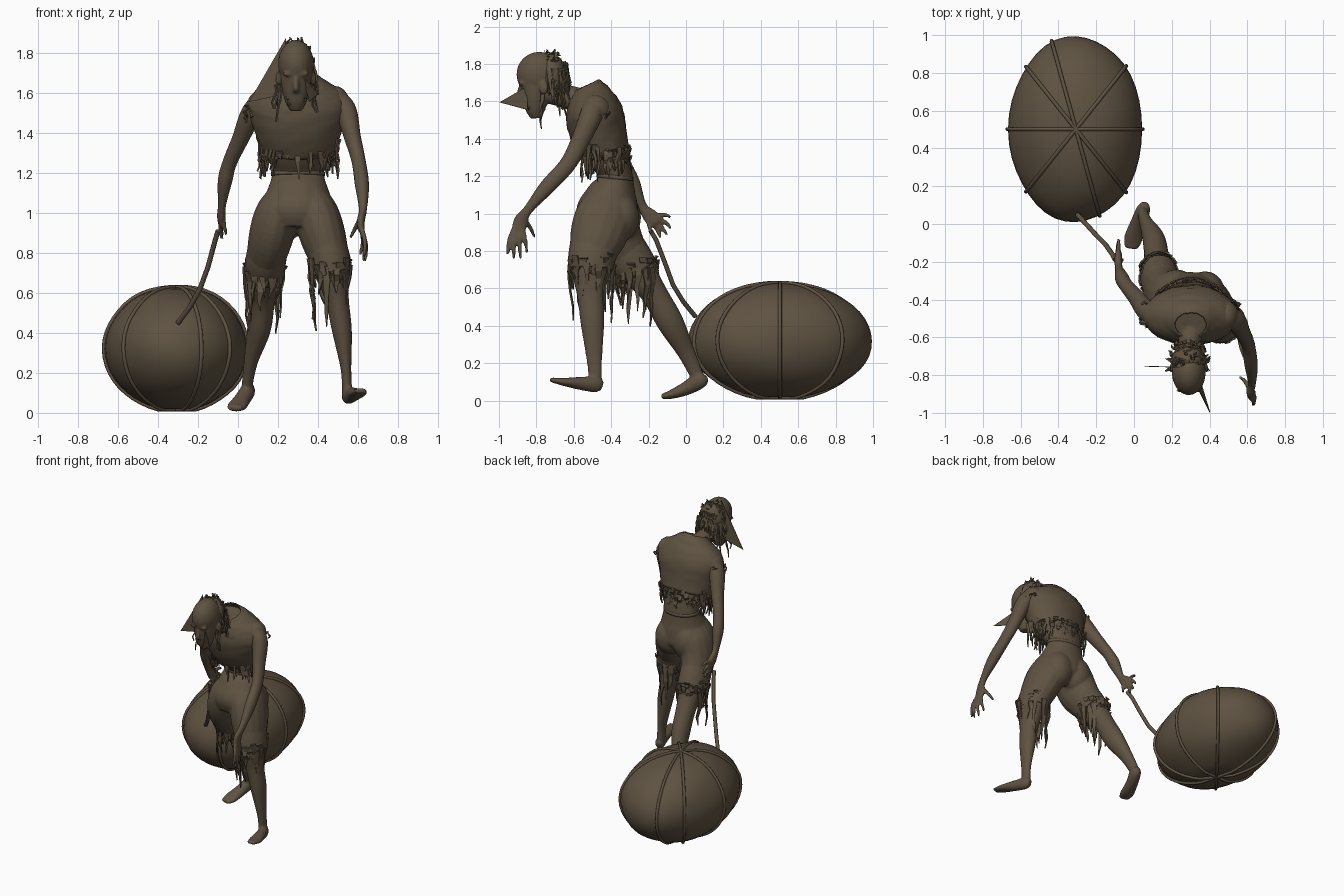
import bpy, bmesh, math, random
from mathutils import Vector, Matrix
random.seed(4)
Z = Vector((0, 0, 1))
mat = bpy.data.materials.new("earth_brown")
mat.diffuse_color = (0.112, 0.084, 0.053, 1)


def finish(name, bm, smooth=True):
    bmesh.ops.recalc_face_normals(bm, faces=bm.faces)
    me = bpy.data.meshes.new(name)
    bm.to_mesh(me)
    bm.free()
    ob = bpy.data.objects.new(name, me)
    bpy.context.collection.objects.link(ob)
    me.materials.append(mat)
    for p in me.polygons:
        p.use_smooth = smooth
    return ob


def tube(bm, keys, n=16, steps=5, cap=True):
    """Smooth elliptical loft through keys (x, y, z, half width, half depth)."""
    k = [keys[0]] + list(keys) + [keys[-1]]
    pts = []
    for i in range(1, len(k) - 2):
        for s in range(steps):
            t = s / steps
            pts.append([0.5 * (2*b + (c-a)*t + (2*a-5*b+4*c-d)*t*t + (3*b-a-3*c+d)*t**3)
                        for a, b, c, d in zip(k[i-1], k[i], k[i+1], k[i+2])])
    pts.append(list(keys[-1]))
    rings = []
    for i, p in enumerate(pts):
        tan = (Vector(pts[min(i+1, len(pts)-1)][:3]) - Vector(pts[max(i-1, 0)][:3])).normalized()
        side = Vector((1, 0, 0)) - tan * tan.x
        side = side.normalized() if side.length > .05 else Vector((0, 1, 0))
        dep = tan.cross(side)
        rings.append([bm.verts.new(Vector(p[:3]) + side * p[3] * math.cos(j*math.tau/n)
                                   + dep * p[4] * math.sin(j*math.tau/n)) for j in range(n)])
    for r, q in zip(rings, rings[1:]):
        for j in range(n):
            bm.faces.new((r[j], r[(j+1) % n], q[(j+1) % n], q[j]))
    if cap:
        bm.faces.new(rings[0])
        bm.faces.new(rings[-1])


def ball(bm, c, r):
    bmesh.ops.create_uvsphere(bm, u_segments=20, v_segments=14, radius=1,
                              matrix=Matrix.Translation(c) @ Matrix.Diagonal((*r, 1)))


def rags(name, roots, width=.03, lean=.0):
    """Torn hanging strips; roots are (point, outward direction, length)."""
    bm = bmesh.new()
    for p, out, length in roots:
        side = out.cross(Z).normalized()
        prev = None
        for i in range(5):
            f = i / 4
            w = width * random.uniform(.6, 1.2) * (1 - f) ** .6 + .002
            c = p - Z * length * f + out * (lean * f + random.uniform(-.008, .012)) \
                + side * random.uniform(-.008, .008)
            row = [bm.verts.new(c - side * w / 2), bm.verts.new(c + side * w / 2)]
            if prev:
                bm.faces.new((prev[0], prev[1], row[1], row[0]))
            prev = row
    finish(name, bm, False).modifiers.new("thickness", 'SOLIDIFY').thickness = .008


def ring_roots(c, a, b, n, lo, hi, zvar=.03):
    out = []
    for i in range(n):
        t = math.tau * (i + random.random() * .6) / n
        d = Vector((math.cos(t), math.sin(t), 0))
        out.append((Vector(c) + Vector((a*d.x, b*d.y, random.uniform(-zvar, zvar))), d,
                    lo + (hi - lo) * random.random() ** 1.6))
    return out


# Body: overlapping lofts fused into one skin
bm = bmesh.new()
tube(bm, [(.30, -.43, .92, .15, .13), (.30, -.42, 1.0, .19, .168), (.30, -.395, 1.1, .158, .138),
          (.30, -.375, 1.2, .13, .09), (.30, -.41, 1.3, .16, .11), (.30, -.46, 1.42, .2, .135),
          (.30, -.49, 1.52, .22, .14), (.30, -.51, 1.6, .18, .12), (.30, -.53, 1.67, .09, .07)], 28)
for x, z in ((.115, 1.535), (.485, 1.555)):
    ball(bm, (x, -.485, z), (.07, .08, .08))
for x, y in ((.225, -.345), (.375, -.355)):           # buttocks
    ball(bm, (x, y, .98), (.105, .105, .13))
# rear leg and foot
tube(bm, [(.24, -.41, 1.1, .08, .11), (.20, -.41, 1.0, .112, .15), (.165, -.38, .88, .112, .145),
          (.135, -.29, .74, .092, .11), (.12, -.175, .58, .068, .072), (.105, -.085, .42, .06, .072),
          (.065, 0, .26, .036, .048), (.045, .06, .13, .027, .036), (.045, .065, .1, .025, .03)])
tube(bm, [(.06, .1, .135, .02, .025), (.05, .075, .11, .037, .045), (.02, 0, .065, .042, .037),
          (-.005, -.08, .033, .05, .024), (-.015, -.13, .022, .035, .014)])
# front leg and foot
tube(bm, [(.36, -.41, 1.1, .08, .11), (.39, -.43, 1.0, .112, .155), (.425, -.47, .88, .115, .152),
          (.465, -.51, .74, .093, .112), (.495, -.51, .57, .06, .074), (.52, -.5, .41, .05, .063),
          (.54, -.49, .22, .027, .042), (.545, -.485, .12, .026, .036), (.55, -.485, .09, .026, .034)])
tube(bm, [(.54, -.45, .075, .02, .025), (.55, -.48, .085, .033, .042), (.575, -.56, .092, .037, .036),
          (.6, -.65, .1, .045, .022), (.615, -.725, .112, .03, .012)])
# arms
tube(bm, [(.14, -.49, 1.575, .05, .055), (.07, -.46, 1.5, .055, .06), (.012, -.39, 1.37, .043, .048),
          (-.042, -.325, 1.25, .037, .04), (-.065, -.285, 1.16, .037, .042), (-.08, -.235, 1.04, .021, .027),
          (-.083, -.19, .985, .022, .042), (-.082, -.155, .95, .018, .036)])
tube(bm, [(.46, -.49, 1.59, .05, .055), (.535, -.51, 1.52, .055, .06), (.572, -.57, 1.38, .043, .05),
          (.603, -.635, 1.26, .036, .045), (.62, -.745, 1.14, .036, .042), (.625, -.845, 1.02, .021, .026),
          (.615, -.88, .965, .02, .04), (.615, -.895, .915, .018, .038)])
# fingers: base, middle, tip
for b, m, t in (((-.085, -.165, .98), (-.083, -.12, .995), (-.08, -.08, .98)),
                ((-.085, -.155, .965), (-.085, -.11, .955), (-.08, -.08, .92)),
                ((-.085, -.16, .95), (-.085, -.125, .92), (-.078, -.1, .885)),
                ((-.085, -.17, .945), (-.088, -.15, .905), (-.078, -.135, .87)),
                ((-.08, -.2, 1.0), (-.07, -.2, .945), (-.06, -.185, .89)),
                ((.615, -.915, .93), (.635, -.945, .86), (.63, -.955, .78)),
                ((.615, -.905, .92), (.64, -.92, .84), (.635, -.92, .755)),
                ((.615, -.89, .92), (.635, -.89, .84), (.625, -.885, .76)),
                ((.615, -.875, .93), (.625, -.86, .86), (.61, -.85, .79)),
                ((.61, -.865, .97), (.585, -.83, .92), (.56, -.81, .875))):
    tube(bm, [(*b, .014, .014), (*m, .0125, .0125), (*t, .009, .009)], 8, 3)
# neck, skull, jaw, nose, brow, ears
tube(bm, [(.30, -.52, 1.58, .085, .08), (.295, -.62, 1.62, .06, .065), (.29, -.74, 1.65, .055, .06)])
ball(bm, (.29, -.785, 1.745), (.09, .122, .12))
tube(bm, [(.29, -.8, 1.73, .08, .1), (.29, -.805, 1.64, .074, .075), (.29, -.805, 1.56, .056, .055),
          (.29, -.8, 1.51, .03, .03)])
tube(bm, [(.29, -.88, 1.69, .012, .012), (.29, -.893, 1.625, .016, .016), (.29, -.87, 1.61, .018, .012)], 10)
for x in (-1, 1):
    ball(bm, (.29 + x*.037, -.88, 1.695), (.03, .014, .012))
    ball(bm, (.29 + x*.088, -.76, 1.67), (.014, .025, .035))
body = finish("body", bm)
m = body.modifiers.new("fuse", 'REMESH')
m.mode, m.voxel_size, m.use_smooth_shade = 'VOXEL', .008, True
m = body.modifiers.new("soften", 'SMOOTH')
m.factor, m.iterations = .5, 5

# Torn vest with ragged hem and armholes
bm = bmesh.new()
tube(bm, [(.30, -.425, 1.31, .185, .128), (.30, -.465, 1.42, .222, .15), (.30, -.487, 1.52, .25, .156),
          (.30, -.505, 1.595, .225, .135), (.30, -.52, 1.65, .15, .105), (.30, -.535, 1.685, .085, .075)],
     32, cap=False)
for v in bm.verts:
    v.co += Vector([random.uniform(-.003, .003) for _ in range(3)])
finish("vest", bm).modifiers.new("thickness", 'SOLIDIFY').thickness = .008
rags("vest_hem_rags", ring_roots((.30, -.43, 1.34), .19, .13, 44, .04, .18))
rags("vest_under_rags", ring_roots((.30, -.425, 1.33), .175, .12, 26, .03, .14), .04)
rags("vest_side_rags", [(Vector((.3 + s*random.uniform(.15, .2), -.44 + random.uniform(-.09, .1), 1.37)),
                         Vector((s, random.uniform(-.4, .4), 0)).normalized(), random.uniform(.1, .2))
                        for s in (-1, 1) for _ in range(8)], .025)
for nm, x in (("right", .075), ("left", .525)):
    rags(nm + "_armhole_rags", ring_roots((x, -.48, 1.53), .035, .065, 10, .02, .07), .02)

# Waistband
bm = bmesh.new()
tube(bm, [(.30, -.378, 1.185, .135, .098), (.30, -.376, 1.205, .134, .095)], 28, 2, False)
finish("waistband", bm).modifiers.new("thickness", 'SOLIDIFY').thickness = .008

# Trouser cuffs flaring out of the thighs, with long torn strips
for nm, keys, c, a, b in (
        ("rear", [(.155, -.36, .85, .095, .12), (.14, -.31, .77, .102, .122), (.13, -.25, .69, .098, .11)],
         (.133, -.27, .74), .1, .118),
        ("front", [(.435, -.48, .86, .1, .135), (.46, -.505, .76, .104, .126), (.472, -.51, .7, .098, .118)],
         (.463, -.51, .75), .1, .124)):
    bm = bmesh.new()
    tube(bm, keys, 24, 4, False)
    finish(nm + "_cuff", bm).modifiers.new("thickness", 'SOLIDIFY').thickness = .006
    rags(nm + "_cuff_rags", ring_roots(c, a, b, 24, .06, .34, .04), .036, -.02)
    rags(nm + "_cuff_frays", ring_roots(c, a*.94, b*.94, 16, .04, .2, .05), .042, -.02)

# Hair: cap over the back of the skull and stringy locks
bm = bmesh.new()
ball(bm, (.29, -.72, 1.735), (.092, .08, .12))
finish("hair_cap", bm)
locks = []
for i in range(70):
    t, u = random.uniform(-1.6, 1.6), random.uniform(0, 1)
    d = Vector((math.sin(t), .25 + u, 0)).normalized()
    p = Vector((.29 + .09*math.sin(t)*(1 - .35*u), -.735 + .09*u, 1.73 + .13*math.cos(t)*(1 - .4*u)))
    locks.append((p, d, random.uniform(.1, .22)))
for x in (.2, .21, .22, .365, .38):              # locks beside the face
    locks.append((Vector((x, -.77, 1.64)), Vector((x - .29, -.04, 0)).normalized(), random.uniform(.1, .19)))
rags("hair_locks", locks, .02, .025)
rags("hair_tufts", [(Vector((.29 + .085*math.sin(t), -.71 + random.uniform(-.04, .03), 1.735 + .11*math.cos(t))),
                     Vector((math.cos(t), .3, 0)).normalized(), -random.uniform(.02, .045))
                    for t in [i*.16 - 1 for i in range(13)]], .022)
rags("beard", [(Vector((x, -.84, 1.58)), Vector((x - .29, -.1, 0)).normalized(), random.uniform(.02, .05))
               for x in (.25, .265, .315, .33)], .014)

# Flat pointed scraps at the head
for nm, tri in (("side_scrap", ((.24, -.76, 1.875), (.055, -.755, 1.555), (.22, -.76, 1.59))),
                ("face_scrap", ((.325, -.85, 1.68), (.40, -.998, 1.595), (.355, -.85, 1.555)))):
    bm = bmesh.new()
    bm.faces.new([bm.verts.new(p) for p in tri])
    finish(nm, bm, False).modifiers.new("thickness", 'SOLIDIFY').thickness = .004


# Sack: lumpy ellipsoid, settled flat underneath, tied with ropes
def sack_point(d, off=0):
    d = d.normalized()
    k = 1 + .012*math.sin(5*d.x + 2*d.z) * math.cos(4*d.y + 3*d.z)
    p = Vector((-.308 + (.355 + off)*d.x*k, .502 + (.492 + off)*d.y*k, .32 + (.31 + off)*d.z*k))
    p.z = max(p.z, .02 - off)
    return p


bm = bmesh.new()
bmesh.ops.create_uvsphere(bm, u_segments=40, v_segments=24, radius=1)
for v in bm.verts:
    v.co = sack_point(v.co)
finish("sack", bm)


def rope(name, pts, r, cyclic=False):
    cu = bpy.data.curves.new(name, 'CURVE')
    cu.dimensions, cu.bevel_depth, cu.bevel_resolution, cu.use_fill_caps = '3D', r, 2, True
    sp = cu.splines.new('POLY')
    sp.points.add(len(pts) - 1)
    for q, p in zip(sp.points, pts):
        q.co = (*p, 1)
    sp.use_cyclic_u = cyclic
    cu.materials.append(mat)
    bpy.context.collection.objects.link(bpy.data.objects.new(name, cu))


for i, (dx, dy) in enumerate(((1, 0), (.75, .68), (-.75, .68), (-.36, .95))):
    rope("sack_rope_%d" % i, [sack_point(Vector((dx*math.cos(t), dy*math.cos(t), math.sin(t))), .004)
                              for t in [j*math.tau/48 for j in range(48)]], .01, True)
rope("pull_rope", [(-.1, -.19, .91), (-.115, -.16, .86), (-.15, -.11, .73), (-.19, -.07, .62),
                   (-.24, -.015, .53), (-.3, .05, .45)], .013)
